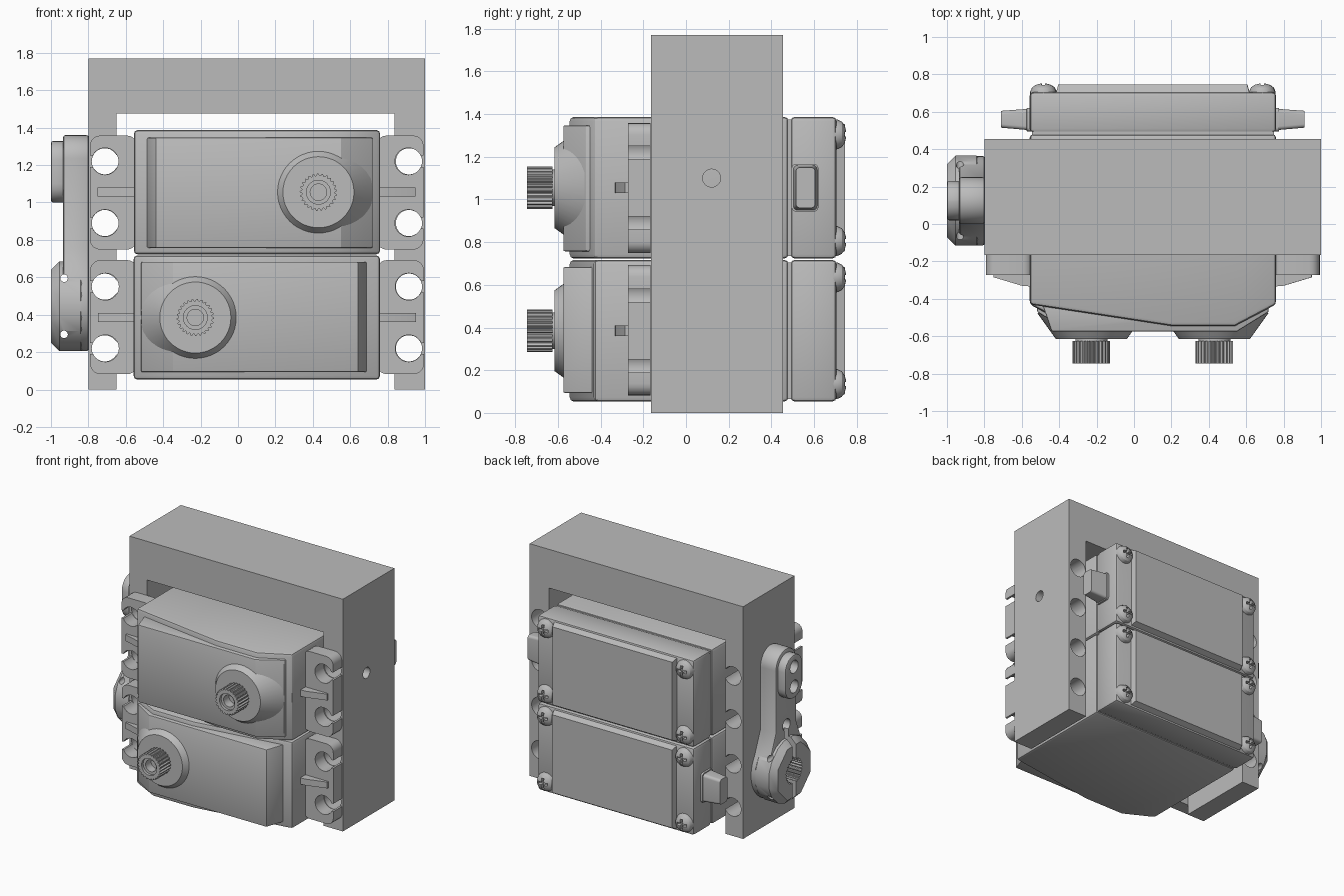
import bpy, bmesh
from math import sin, cos, pi, radians
from mathutils import Matrix, Vector

if "Cube" in bpy.data.objects:
    bpy.data.objects.remove(bpy.data.objects["Cube"])

grey = bpy.data.materials.new("plain grey")
grey.use_nodes = True
grey.diffuse_color = (0.5, 0.5, 0.5, 1)
grey.node_tree.nodes["Principled BSDF"].inputs["Base Color"].default_value = (0.5, 0.5, 0.5, 1)


def activate(ob):
    bpy.ops.object.select_all(action="DESELECT")
    ob.select_set(True)
    bpy.context.view_layer.objects.active = ob


def place(axis, u, v, w):
    """Point (u, v) of a profile at distance w along the axis."""
    return {"x": (w, u, v), "y": (u, w, v), "z": (u, v, w)}[axis]


def loft(name, axis, rings, bevel=0.0, segments=2):
    """Closed solid through a list of (profile, distance) rings."""
    bm = bmesh.new()
    loops = [[bm.verts.new(place(axis, u, v, w)) for u, v in prof] for prof, w in rings]
    for a, b in zip(loops, loops[1:]):
        for i in range(len(a)):
            j = (i + 1) % len(a)
            bm.faces.new((a[i], a[j], b[j], b[i]))
    bm.faces.new(loops[0])
    bm.faces.new(loops[-1])
    bmesh.ops.recalc_face_normals(bm, faces=bm.faces)
    mesh = bpy.data.meshes.new(name)
    bm.to_mesh(mesh)
    bm.free()
    mesh.materials.append(grey)
    ob = bpy.data.objects.new(name, mesh)
    bpy.context.collection.objects.link(ob)
    if bevel:
        activate(ob)
        m = ob.modifiers.new("Bevel", "BEVEL")
        m.width, m.segments, m.limit_method = bevel, segments, "ANGLE"
        m.angle_limit = radians(35)
        bpy.ops.object.modifier_apply(modifier=m.name)
    return ob


def prism(name, axis, prof, lo, hi, bevel=0.0, segments=2):
    return loft(name, axis, [(prof, lo), (prof, hi)], bevel, segments)


def arc(u, v, r, a0=0, a1=360, n=32):
    full = a1 - a0 == 360
    steps = n if full else n + 1
    return [(u + r * cos(radians(a0 + (a1 - a0) * i / n)),
             v + r * sin(radians(a0 + (a1 - a0) * i / n))) for i in range(steps)]


def rect(u0, u1, v0, v1, r=0.0):
    if not r:
        return [(u0, v0), (u1, v0), (u1, v1), (u0, v1)]
    return (arc(u1 - r, v1 - r, r, 0, 90, 5) + arc(u0 + r, v1 - r, r, 90, 180, 5)
            + arc(u0 + r, v0 + r, r, 180, 270, 5) + arc(u1 - r, v0 + r, r, 270, 360, 5))


def star(u, v, r_in, r_out, teeth):
    radii = (r_in, r_out, r_out, r_in)
    return [(u + radii[i % 4] * cos(pi * i / teeth / 2),
             v + radii[i % 4] * sin(pi * i / teeth / 2)) for i in range(teeth * 4)]


def cut(ob, *cutters):
    for c in cutters:
        activate(ob)
        m = ob.modifiers.new("Cut", "BOOLEAN")
        m.operation, m.solver, m.object = "DIFFERENCE", "EXACT", c
        bpy.ops.object.modifier_apply(modifier=m.name)
        bpy.data.objects.remove(c)
    return ob


def drill(axis, u, v, r, lo, hi):
    return prism("cutter", axis, arc(u, v, r), lo, hi)


# Shared layout: servo centre, and the axis the second servo is turned about
CX, CZ, MID = 0.1, 1.055, 0.72
Z0, Z1 = 0.723, 1.387
X0, X1 = CX - 0.657, CX + 0.66

# Bracket: an upside-down U with screw holes
bracket = prism("bracket", "y", [(-0.8, 0), (-0.65, 0), (-0.65, 1.475), (0.838, 1.475),
                                 (0.838, 0), (1, 0), (1, 1.77), (-0.8, 1.77)], -0.165, 0.455)
for z in (CZ - 0.165, CZ + 0.165):
    for hz in (z, 2 * MID - z):
        cut(bracket, drill("y", -0.712, hz, 0.07, -0.3, 0.6),
            drill("y", 0.914, hz, 0.07, -0.3, 0.6))
cut(bracket, drill("x", 0.12, 1.1, 0.042, 0.8, 1.1))

# Servo: case, front plate, back lid
servo = [
    prism("servo_case", "z", [(X0, 0.48), (X1, 0.48), (X1, -0.43), (0.54, -0.545),
                              (0.2, -0.545), (X0, -0.43)], Z0, Z1, 0.02),
    prism("front_plate", "z", [(-0.5, -0.4), (-0.44, -0.575), (0.55, -0.575),
                               (0.72, -0.47), (0.72, -0.4)], 0.757, 1.347, 0.008),
    prism("lid_seam", "y", rect(X0 + 0.012, X1 - 0.012, Z0 + 0.012, Z1 - 0.012), 0.46, 0.51),
    prism("back_lid", "y", rect(X0, X1, Z0, Z1), 0.49, 0.705, 0.02),
    loft("back_panel", "y", [(rect(-0.42, 0.62, Z0 + 0.01, Z1 - 0.01), 0.69),
                             (rect(-0.405, 0.605, Z0 + 0.035, Z1 - 0.035), 0.745)]),
]

# Output boss and splined shaft
SX = 0.43
servo.append(loft("shaft_boss", "y", [(arc(SX, CZ, 0.29, n=48), -0.475),
                                      (arc(SX, CZ, 0.19, n=48), -0.615)]))
shaft = prism("splined_shaft", "y", star(SX, CZ, 0.089, 0.1, 25), -0.745, -0.625)
cut(shaft, drill("y", SX, CZ, 0.064, -0.8, -0.725), drill("y", SX, CZ, 0.044, -0.8, -0.66))
servo += [shaft, prism("shaft_neck", "y", arc(SX, CZ, 0.086), -0.65, -0.6)]

# Mounting ears with open screw slots, and their ribs
for s in (-1, 1):
    def sx(d):
        return CX + s * d
    lo, hi = sorted((sx(0.64), sx(0.892)))
    ear = prism("mounting_ear", "y", rect(lo, hi, 0.748, 1.358, 0.055), -0.272, -0.166)
    for z in (CZ - 0.165, CZ + 0.165):
        a, b = sorted((sx(0.82), sx(0.95)))
        cut(ear, drill("y", sx(0.811), z, 0.072, -0.4, 0),
            prism("cutter", "y", rect(a, b, z - 0.03, z + 0.03), -0.4, 0))
    rib = prism("ear_rib", "z", [(sx(0.64), -0.25), (sx(0.64), -0.335),
                                 (sx(0.7), -0.33), (sx(0.85), -0.285), (sx(0.85), -0.25)],
                CZ - 0.024, CZ + 0.024)
    servo += [ear, rib]

# Cable exit
servo.append(loft("cable_exit", "x", [
    (rect(0.495, 0.62, 0.943, 1.167, 0.02), 0.74), (rect(0.495, 0.62, 0.943, 1.167, 0.02), 0.775),
    (rect(0.503, 0.615, 0.95, 1.16, 0.02), 0.776), (rect(0.515, 0.605, 0.96, 1.15, 0.02), 0.912)]))

# Lid screws with cross recesses
for x in (CX - 0.585, CX + 0.585):
    for z in (CZ - 0.25, CZ + 0.25):
        screw = loft("lid_screw", "y", [(arc(x, z, r, n=24), y) for r, y in
                                        ((0.07, 0.66), (0.07, 0.708), (0.06, 0.73),
                                         (0.04, 0.744), (0.02, 0.75))])
        cut(screw, prism("cutter", "y", rect(x - 0.04, x + 0.04, z - 0.01, z + 0.01), 0.72, 0.8),
            prism("cutter", "y", rect(x - 0.01, x + 0.01, z - 0.04, z + 0.04), 0.72, 0.8))
        servo.append(screw)

# Second servo: the first turned half way round
pivot = Vector((CX + 0.001, 0, MID))
turn = Matrix.Translation(pivot) @ Matrix.Rotation(pi, 4, "Y") @ Matrix.Translation(-pivot)
for ob in servo:
    twin = ob.copy()
    twin.data = ob.data.copy()
    twin.name = "lower_" + ob.name
    bpy.context.collection.objects.link(twin)
    twin.matrix_world = turn
    ob.name = "upper_" + ob.name

# Side arm with a raised pad and a split clamp hub
AY, HZ = 0.125, 0.445
outline = (arc(AY, HZ, 0.24, 145, 395, 32) + [(AY + 0.125, 0.76)]
           + arc(AY, 1.235, 0.125, 0, 180, 20) + [(AY - 0.125, 0.76)])
arm = prism("side_arm", "x", outline, -0.935, -0.798, 0.012)
pad = prism("arm_pad", "x", rect(AY - 0.105, AY + 0.105, 1.0, 1.33, 0.1), -1.0, -0.92, 0.012)
octagon = arc(AY, HZ, 0.24 / cos(pi / 8), 22.5, 382.5, 8)
hub = prism("clamp_hub", "x", octagon, -1.0, -0.798, 0.045, 1)
for z in (1.09, 1.24):
    for part in (arm, pad):
        cut(part, drill("x", AY, z, 0.048, -1.1, -0.83))
cut(arm, drill("x", AY, 0.78, 0.045, -1.1, -0.83))
for part in (arm, hub):
    cut(part, prism("cutter", "x", star(AY, HZ, 0.085, 0.097, 25), -1.1, -0.85),
        prism("cutter", "x", rect(AY - 0.022, AY + 0.022, 0.1, 0.75), -1.1, -0.9))
    for z in (HZ - 0.15, HZ + 0.15):
        cut(part, drill("y", -0.93, z, 0.02, -0.3, 0.6))

# Smooth the round surfaces, keep edges sharp
for ob in bpy.context.scene.objects:
    if ob.type == "MESH":
        activate(ob)
        bpy.ops.object.shade_smooth_by_angle(angle=radians(28))
